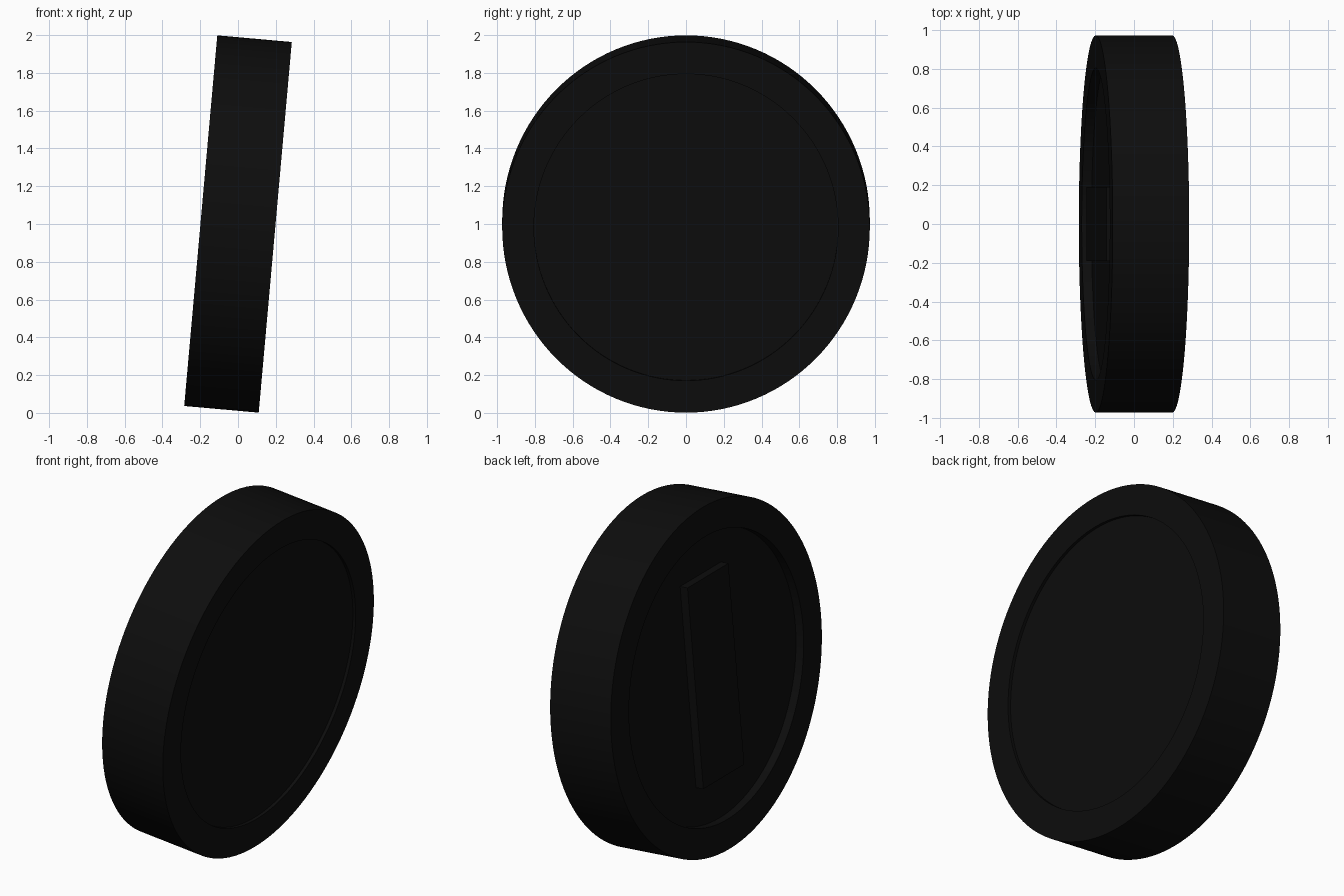
import bpy, bmesh, math
from mathutils import Matrix

if "Cube" in bpy.data.objects:
    bpy.data.objects.remove(bpy.data.objects["Cube"])

TILT = Matrix.Translation((0, 0, 1)) @ Matrix.Rotation(math.radians(5.1), 4, 'Y')
SEGS = 128

black = bpy.data.materials.new("black")
black.diffuse_color = (0.004, 0.004, 0.004, 1)
black.use_nodes = True
black.node_tree.nodes["Principled BSDF"].inputs["Base Color"].default_value = black.diffuse_color


def make_object(name, bm):
    bmesh.ops.recalc_face_normals(bm, faces=bm.faces)
    mesh = bpy.data.meshes.new(name)
    bm.to_mesh(mesh)
    bm.free()
    mesh.materials.append(black)
    obj = bpy.data.objects.new(name, mesh)
    bpy.context.collection.objects.link(obj)
    obj.matrix_world = TILT
    return obj


# Disc body: profile (x, radius) spun round the x axis, recessed on both faces
profile = [(-0.148, 0.815), (-0.198, 0.815), (-0.198, 0.985),
           (0.198, 0.985), (0.198, 0.815), (0.180, 0.815)]
bm = bmesh.new()
rings = []
for x, r in profile:
    rings.append([bm.verts.new((x, 0.988 * r * math.sin(2 * math.pi * i / SEGS),
                                r * math.cos(2 * math.pi * i / SEGS)))
                  for i in range(SEGS)])
for a, b in zip(rings, rings[1:]):
    for i in range(SEGS):
        j = (i + 1) % SEGS
        bm.faces.new((a[i], a[j], b[j], b[i]))
bm.faces.new(rings[0])
bm.faces.new(rings[-1])
disc = make_object("disc", bm)

# Plain raised bar in the deep recess, level with the rim
bm = bmesh.new()
bmesh.ops.create_cube(bm, size=1, matrix=Matrix.Translation((-0.169, 0, 0.01))
                      @ Matrix.Diagonal((0.054, 0.38, 1.16, 1)))
make_object("raised_bar", bm)

# Smooth round surfaces with sharp edges
bpy.ops.object.select_all(action='DESELECT')
disc.select_set(True)
bpy.context.view_layer.objects.active = disc
bpy.ops.object.shade_smooth_by_angle(angle=math.radians(30))
